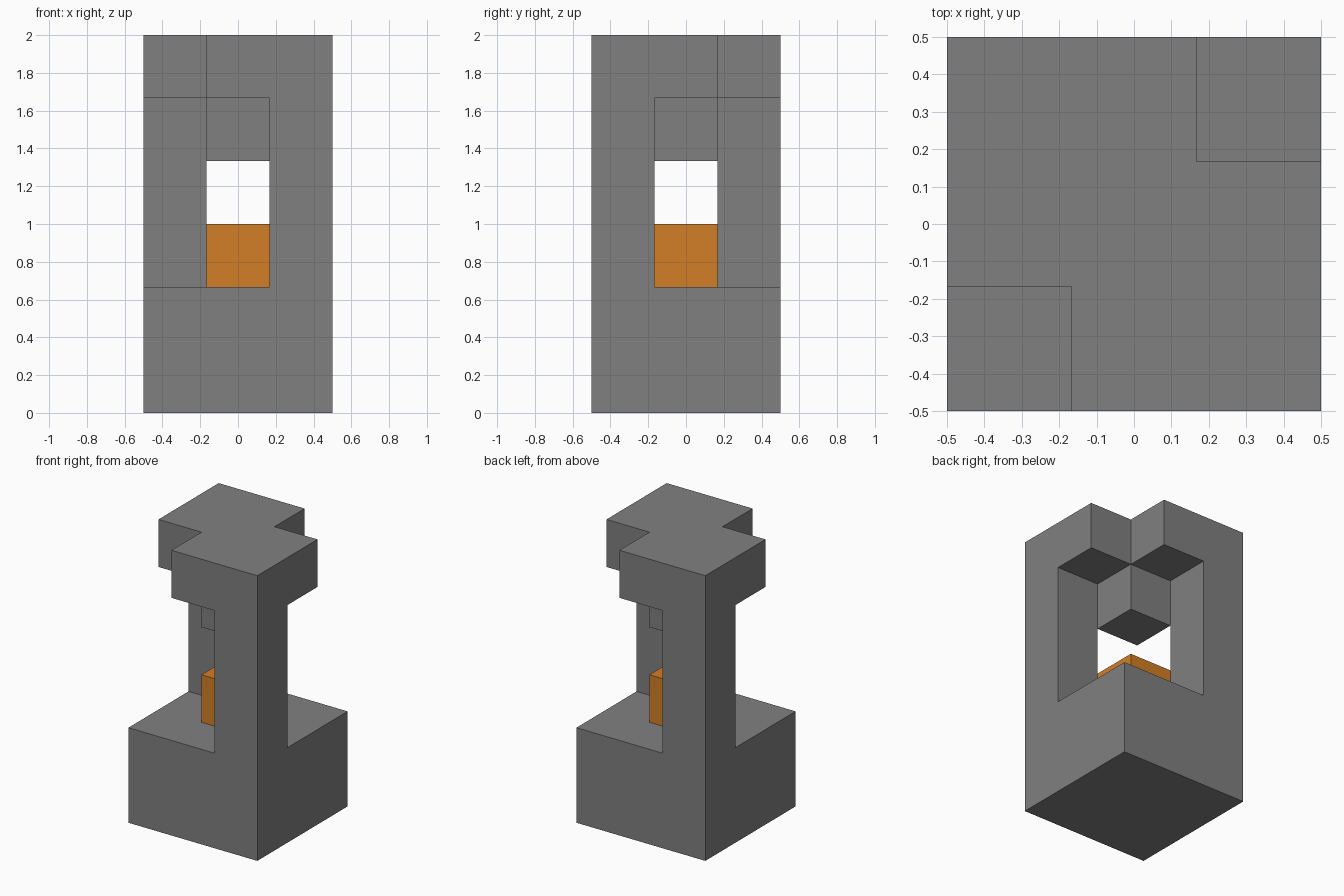
import bpy
import bmesh
from itertools import product
from mathutils import Vector

if "Cube" in bpy.data.objects:
    bpy.data.objects.remove(bpy.data.objects["Cube"], do_unlink=True)

U = 1 / 3  # block size


def material(name, color):
    mat = bpy.data.materials.new(name)
    mat.use_nodes = True
    mat.diffuse_color = color
    mat.node_tree.nodes["Principled BSDF"].inputs["Base Color"].default_value = color
    return mat


def box(xs, ys, zs):
    """Set of block cells filling inclusive ranges."""
    return set(product(*(range(a, b + 1) for a, b in (xs, ys, zs))))


def block_solid(name, cells, mat):
    """Closed shell around the cells, with flush faces merged."""
    bm = bmesh.new()
    for cell in cells:
        for axis, side in product(range(3), (-1, 1)):
            neighbour = list(cell)
            neighbour[axis] += side
            if tuple(neighbour) in cells:
                continue
            n, u, v = Vector(), Vector(), Vector()
            n[axis] = side / 2
            u[(axis + 1) % 3] = side / 2
            v[(axis + 2) % 3] = 1 / 2
            c = Vector(cell) + Vector((0, 0, 1 / 2)) + n
            bm.faces.new([bm.verts.new((c + p) * U)
                          for p in (-u - v, u - v, u + v, -u + v)])
    bmesh.ops.remove_doubles(bm, verts=bm.verts, dist=0.001)
    bmesh.ops.dissolve_limit(bm, angle_limit=0.01, verts=bm.verts, edges=bm.edges)
    mesh = bpy.data.meshes.new(name)
    bm.to_mesh(mesh)
    bm.free()
    mesh.materials.append(mat)
    obj = bpy.data.objects.new(name, mesh)
    bpy.context.collection.objects.link(obj)
    return obj


grey = material("stone grey", (0.216, 0.216, 0.216, 1))
orange = material("orange", (0.65, 0.21, 0.02, 1))

# Base, two diagonal pillars, notched roof and the block hanging below it
base = box((-1, 1), (-1, 1), (0, 1))
pillars = box((1, 1), (-1, -1), (2, 4)) | box((-1, -1), (1, 1), (2, 4))
roof = box((-1, 1), (-1, 1), (5, 5)) - {(-1, -1, 5), (1, 1, 5)}
hanging_block = {(0, 0, 4)}
block_solid("pillar_frame", base | pillars | roof | hanging_block, grey)

# Coloured cube resting on the base
block_solid("centre_cube", {(0, 0, 2)}, orange)
